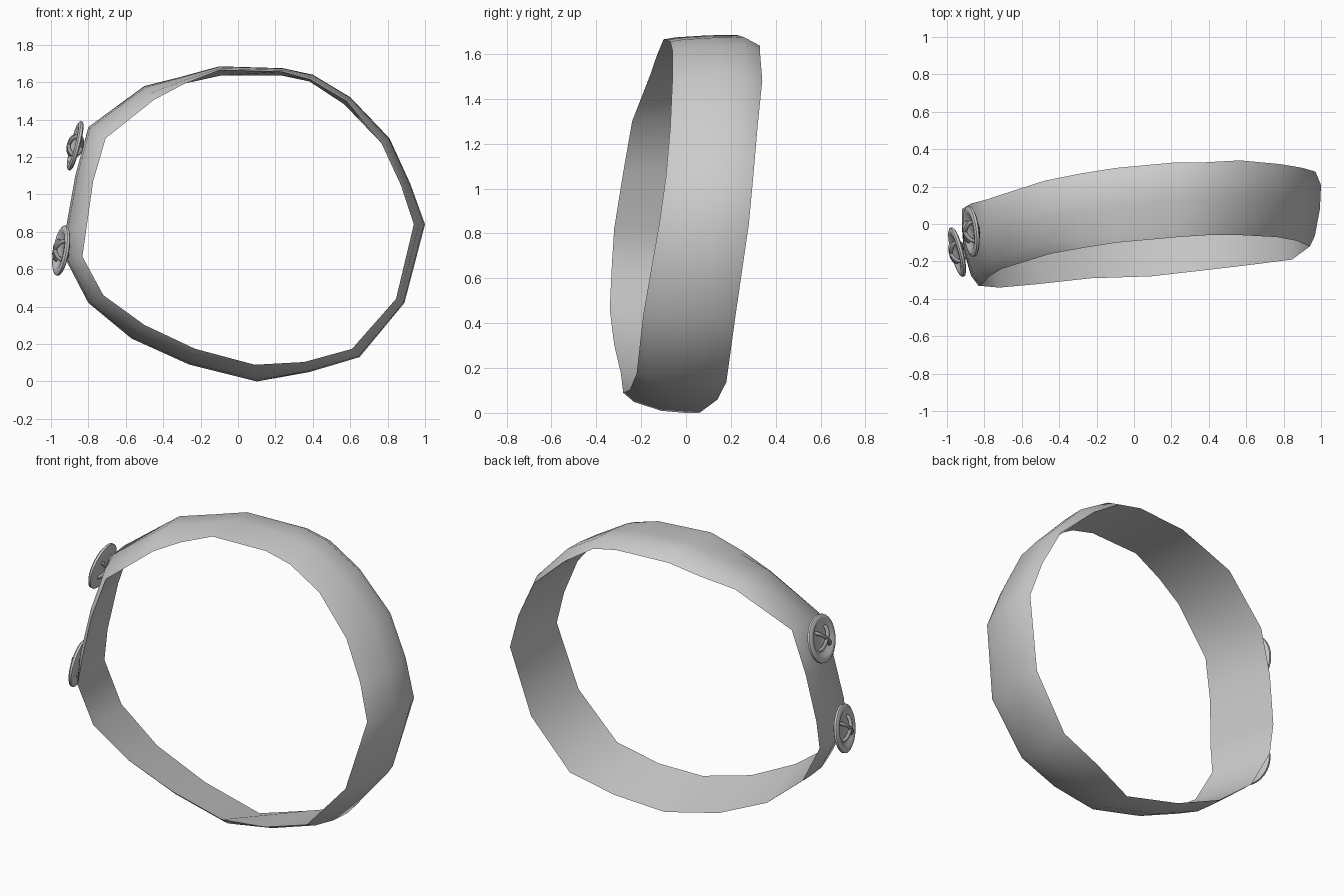
import bpy, bmesh, math
from mathutils import Vector

cube = bpy.data.objects.get("Cube")
if cube:
    bpy.data.objects.remove(cube, do_unlink=True)


def make_material(name, value):
    mat = bpy.data.materials.new(name)
    mat.use_nodes = True
    color = (value, value, value, 1)
    mat.diffuse_color = color
    mat.node_tree.nodes["Principled BSDF"].inputs["Base Color"].default_value = color
    return mat


grey = make_material("plain grey", 0.6)
thread_grey = make_material("thread grey", 0.33)


def make_object(name, bm, sharp_angle):
    bmesh.ops.recalc_face_normals(bm, faces=bm.faces)
    mesh = bpy.data.meshes.new(name)
    bm.to_mesh(mesh)
    bm.free()
    mesh.materials.append(grey)
    obj = bpy.data.objects.new(name, mesh)
    bpy.context.collection.objects.link(obj)
    bpy.ops.object.select_all(action="DESELECT")
    obj.select_set(True)
    bpy.context.view_layer.objects.active = obj
    bpy.ops.object.shade_smooth_by_angle(angle=math.radians(sharp_angle))
    return obj


# Band outline: x, z, front edge y, back edge y, inward roll of front and back
outline = [
    (-.1, 1.685, -.1, .3, .02, .05), (.24, 1.675, -.07, .33, .02, .04),
    (.4, 1.64, -.06, .33, .03, .04), (.6, 1.52, -.06, .34, .03, .05),
    (.81, 1.3, -.07, .32, .05, .03), (.92, 1.06, -.09, .3, .05, .02),
    (1, .84, -.12, .28, .06, .03), (.89, .42, -.19, .22, .05, .02),
    (.65, .13, -.22, .18, .06, .01), (.38, .05, -.25, .14, .06, .01),
    (.1, 0, -.28, .06, .09, 0), (-.26, .09, -.29, .06, .09, 0),
    (-.57, .23, -.32, .05, .1, 0), (-.8, .42, -.34, .04, .09, 0),
    (-.92, .65, -.33, .05, .09, 0), (-.92, .82, -.32, .08, .11, 0),
    (-.87, 1.1, -.28, .11, .1, 0), (-.8, 1.36, -.24, .13, .11, .01),
    (-.5, 1.58, -.16, .23, .09, .03), (-.3, 1.63, -.13, .27, .04, .04),
]

# Band: bowed outer skin closed by a straight inner skin
center = Vector((0, 0, 0.84))
bm = bmesh.new()
rings = []
for x, z, front, back, front_roll, back_roll in outline:
    crest = Vector((x, 0, z))
    out = (crest - center).normalized()
    rows = [(0, front_roll), (0.14, front_roll * 0.55), (0.5, front_roll * 0.1),
            (0.82, 0), (1, back_roll)]
    ring = []
    for t, inward in rows:
        p = crest - out * inward
        p.y = front + (back - front) * t
        ring.append(bm.verts.new(p))
    rings.append(ring)
for a, b in zip(rings, rings[1:] + rings[:1]):
    for i in range(len(a)):
        j = (i + 1) % len(a)
        bm.faces.new((a[i], a[j], b[j], b[i]))
make_object("band", bm, 50)


def make_button(name, location, normal):
    rotation = Vector(normal).to_track_quat("Z", "Y")

    # Dished disc: profile of radius and height, turned about its axis
    profile = [(0.09, 0.004), (0.1, 0.012), (0.122, 0.014), (0.135, 0.006),
               (0.135, -0.006), (0.122, -0.013), (0.09, -0.013)]
    sides = 28
    bm = bmesh.new()
    loops = []
    for r, h in profile:
        loops.append([bm.verts.new((r * math.cos(math.tau * i / sides),
                                    r * math.sin(math.tau * i / sides), h))
                      for i in range(sides)])
    for a, b in zip(loops, loops[1:]):
        for i in range(sides):
            j = (i + 1) % sides
            bm.faces.new((a[i], a[j], b[j], b[i]))
    bm.faces.new(loops[0])
    bm.faces.new(loops[-1])
    disc = make_object(name, bm, 40)

    # Crossed thread loops passing through the disc, raised on both sides
    curve = bpy.data.curves.new(name + "_thread", "CURVE")
    curve.dimensions = "3D"
    curve.bevel_depth = 0.011
    curve.bevel_resolution = 1
    curve.resolution_u = 4
    for turn in (0.25, 0.75):
        angle = math.pi * turn
        path = [(-0.075, -0.02), (-0.075, 0.02), (0, 0.042),
                (0.075, 0.02), (0.075, -0.02), (0, -0.042)]
        spline = curve.splines.new("NURBS")
        spline.points.add(len(path) - 1)
        spline.use_cyclic_u = True
        for point, (r, h) in zip(spline.points, path):
            point.co = (r * math.cos(angle), r * math.sin(angle), h, 1)
    curve.materials.append(thread_grey)
    thread = bpy.data.objects.new(name + "_thread", curve)
    bpy.context.collection.objects.link(thread)

    for obj in (disc, thread):
        obj.rotation_mode = "QUATERNION"
        obj.rotation_quaternion = rotation
        obj.location = location


make_button("lower_button", (-0.945, -0.15, 0.7), (-0.95, -0.24, 0.16))
make_button("upper_button", (-0.87, -0.04, 1.26), (-0.95, -0.1, 0.24))
